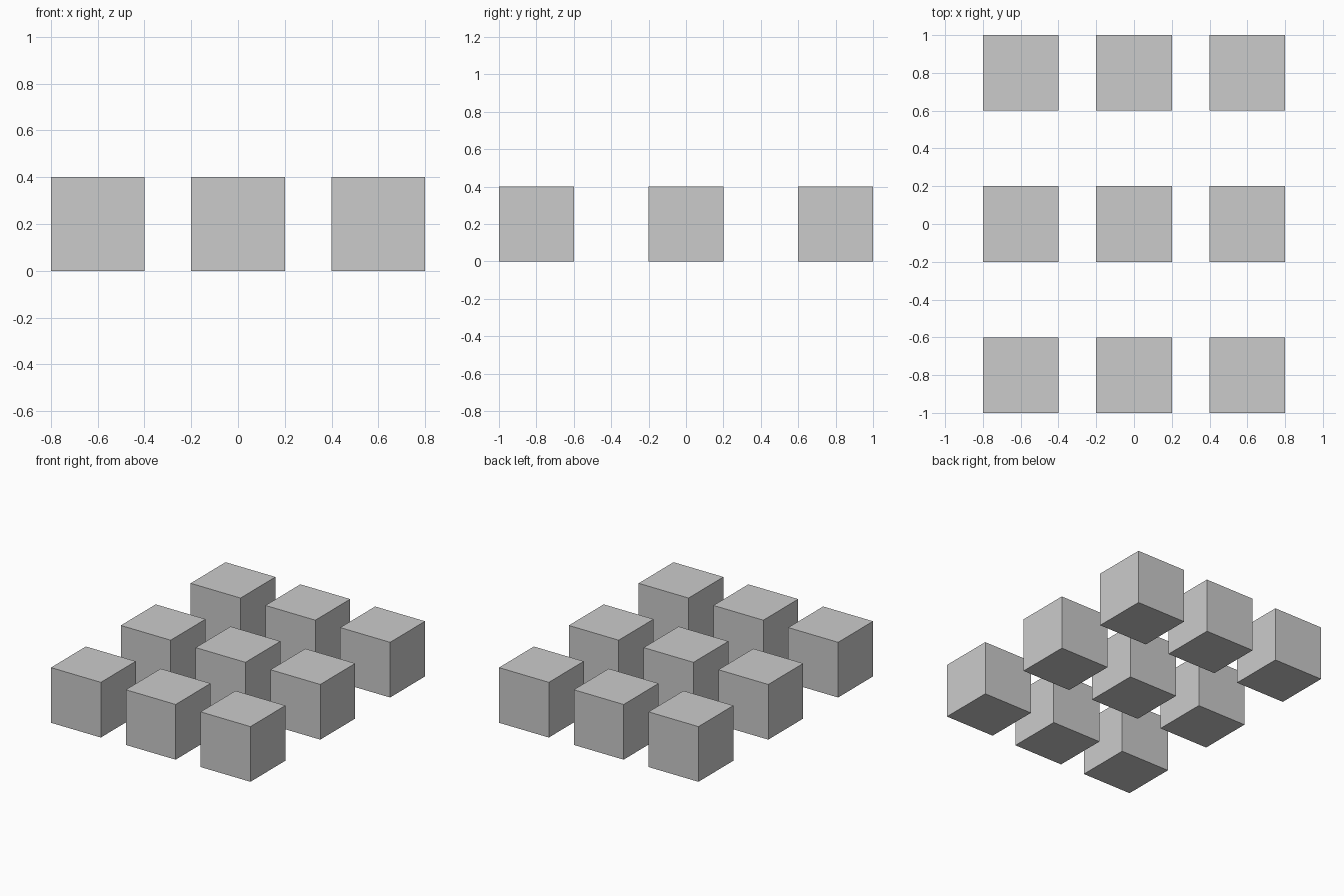
import bpy

if "Cube" in bpy.data.objects:
    bpy.data.objects.remove(bpy.data.objects["Cube"])

SIZE = 0.4
X_STEP, Y_STEP = 0.6, 0.8

# 3 x 3 grid of separate cubes standing on the ground
for row in (-1, 0, 1):
    for col in (-1, 0, 1):
        bpy.ops.mesh.primitive_cube_add(
            size=SIZE, location=(col * X_STEP, row * Y_STEP, SIZE / 2))
        bpy.context.object.name = f"cube_row{row + 2}_column{col + 2}"
